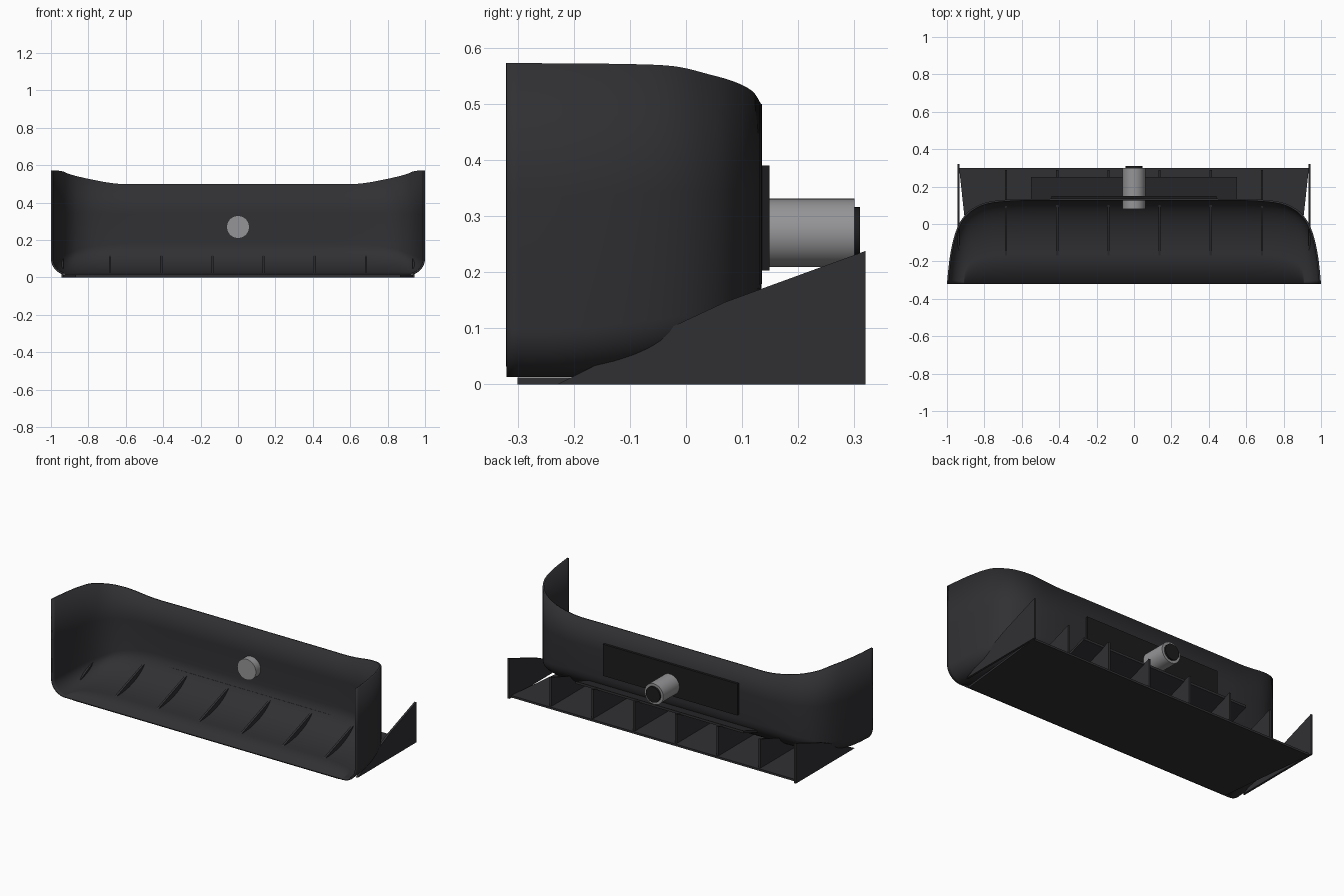
import bpy, bmesh, math
from mathutils import Vector

if "Cube" in bpy.data.objects:
    bpy.data.objects.remove(bpy.data.objects["Cube"])


def material(name, r, g, b):
    m = bpy.data.materials.new(name)
    m.diffuse_color = (r, g, b, 1)
    m.use_nodes = True
    m.node_tree.nodes["Principled BSDF"].inputs["Base Color"].default_value = m.diffuse_color
    return m


DARK = material("dark_plastic", 0.030, 0.030, 0.034)
BLACK = material("black_plastic", 0.012, 0.012, 0.013)
GREY = material("grey_metal", 0.30, 0.30, 0.31)


def finish(bm, name, mat):
    bmesh.ops.remove_doubles(bm, verts=bm.verts, dist=1e-5)
    me = bpy.data.meshes.new(name)
    bm.to_mesh(me)
    bm.free()
    ob = bpy.data.objects.new(name, me)
    bpy.context.collection.objects.link(ob)
    me.materials.append(mat)
    return ob


def smooth(ob, angle=35):
    bpy.ops.object.select_all(action='DESELECT')
    ob.select_set(True)
    bpy.context.view_layer.objects.active = ob
    bpy.ops.object.shade_smooth_by_angle(angle=math.radians(angle))


def prism(name, points, offset, mat):
    """Extrude a closed polygon of 3D points along an offset vector."""
    bm = bmesh.new()
    face = bm.faces.new([bm.verts.new(p) for p in points])
    ext = bmesh.ops.extrude_face_region(bm, geom=[face])
    moved = [v for v in ext["geom"] if isinstance(v, bmesh.types.BMVert)]
    bmesh.ops.translate(bm, verts=moved, vec=offset)
    if not any(f.is_valid and set(f.verts) == set(face.verts) for f in bm.faces):
        bm.faces.new(list(face.verts))
    bmesh.ops.recalc_face_normals(bm, faces=bm.faces)
    return finish(bm, name, mat)


def side_profile(name, yz, x, thick, mat):
    return prism(name, [(x - thick / 2, y, z) for y, z in yz], (thick, 0, 0), mat)


def cylinder(name, r, y0, y1, z, mat):
    pts = [(r * math.cos(a), y0, z + r * math.sin(a))
           for a in (2 * math.pi * i / 40 for i in range(40))]
    ob = prism(name, pts, (0, y1 - y0, 0), mat)
    smooth(ob)
    return ob


def spline(keys, steps):
    """Catmull-Rom through tuples of any length."""
    out = []
    n = len(keys)
    for i in range(n - 1):
        a, b, c, d = (keys[max(0, min(n - 1, i + k))] for k in (-1, 0, 1, 2))
        for s in range(steps):
            t = s / steps
            out.append([0.5 * (2 * q + (r - p) * t + (2 * p - 5 * q + 4 * r - w) * t * t
                               + (3 * q - p - 3 * r + w) * t ** 3)
                        for p, q, r, w in zip(a, b, c, d)])
    out.append(list(keys[-1]))
    return out


# Curved tray shell: outer x, y, floor x, y, fillet height, rim height
half = [
    (1.000, -0.32, 0.910, -0.320, 0.10, 0.573),
    (0.988, -0.20, 0.905, -0.260, 0.10, 0.572),
    (0.970, -0.10, 0.890, -0.225, 0.11, 0.571),
    (0.945, -0.02, 0.870, -0.205, 0.12, 0.567),
    (0.910, 0.040, 0.840, -0.190, 0.13, 0.553),
    (0.860, 0.085, 0.790, -0.175, 0.15, 0.540),
    (0.780, 0.118, 0.730, -0.165, 0.165, 0.523),
    (0.640, 0.133, 0.620, -0.160, 0.18, 0.501),
    (0.450, 0.135, 0.440, -0.160, 0.18, 0.500),
    (0.000, 0.135, 0.000, -0.160, 0.18, 0.500),
]
keys = half + [(-k[0], k[1], -k[2]) + k[3:] for k in reversed(half[:-1])]
FLOOR, ARC = 0.013, 12
bm = bmesh.new()
columns = []
for ox, oy, ix, iy, zf, zt in spline(keys, 4):
    oy, iy = max(oy, -0.32), max(iy, -0.32)
    col = [(ox, oy, zt), (ox, oy, (zt + zf) / 2)]
    for j in range(ARC + 1):
        a = math.pi / 2 * j / ARC
        f = 1 - math.cos(a)
        col.append((ox + (ix - ox) * f, oy + (iy - oy) * f,
                    zf - (zf - FLOOR) * math.sin(a)))
    col.append((ix, -0.32, FLOOR))
    columns.append([bm.verts.new(p) for p in col])
for c0, c1 in zip(columns, columns[1:]):
    for s in range(len(c0) - 1):
        bm.faces.new((c0[s], c0[s + 1], c1[s + 1], c1[s]))
shell = finish(bm, "tray_shell", DARK)
solid = shell.modifiers.new("thickness", 'SOLIDIFY')
solid.thickness = 0.010
solid.offset = -1
smooth(shell, 40)

# Base plate, narrowing towards the front
prism("base_plate", [(-0.87, -0.30, 0), (0.87, -0.30, 0), (0.935, 0.30, 0), (-0.935, 0.30, 0)],
      (0, 0, 0.012), DARK)

# Triangular end plates
for sx, side in ((1, "right"), (-1, "left")):
    side_profile("end_plate_" + side,
                 [(-0.23, 0), (0.32, 0), (0.32, 0.238), (0.07, 0.147), (-0.02, 0.105)],
                 sx * 0.938, 0.012, DARK)

# Support ribs that poke through the curved floor
for i in range(6):
    side_profile(f"support_rib_{i + 1}",
                 [(-0.20, 0.005), (0.29, 0.005), (0.29, 0.185), (-0.20, 0.012)],
                 (i - 2.5) * 0.2735, 0.012, DARK)

# Sloped brace lying across the ribs
prism("rib_brace", [(-0.55, 0.11, 0.118), (-0.55, 0.25, 0.166),
                    (-0.55, 0.25, 0.180), (-0.55, 0.11, 0.132)], (1.1, 0, 0), DARK)

# Backing panel behind the wall
prism("back_panel", [(-0.44, 0.130, 0.203), (0.44, 0.130, 0.203),
                     (0.44, 0.130, 0.39), (-0.44, 0.130, 0.39)], (0, 0.019, 0), BLACK)

# Pipe through the wall with a dark end cap
cylinder("pipe", 0.061, 0.08, 0.30, 0.27, GREY)
cylinder("pipe_cap", 0.046, 0.295, 0.31, 0.27, BLACK)
